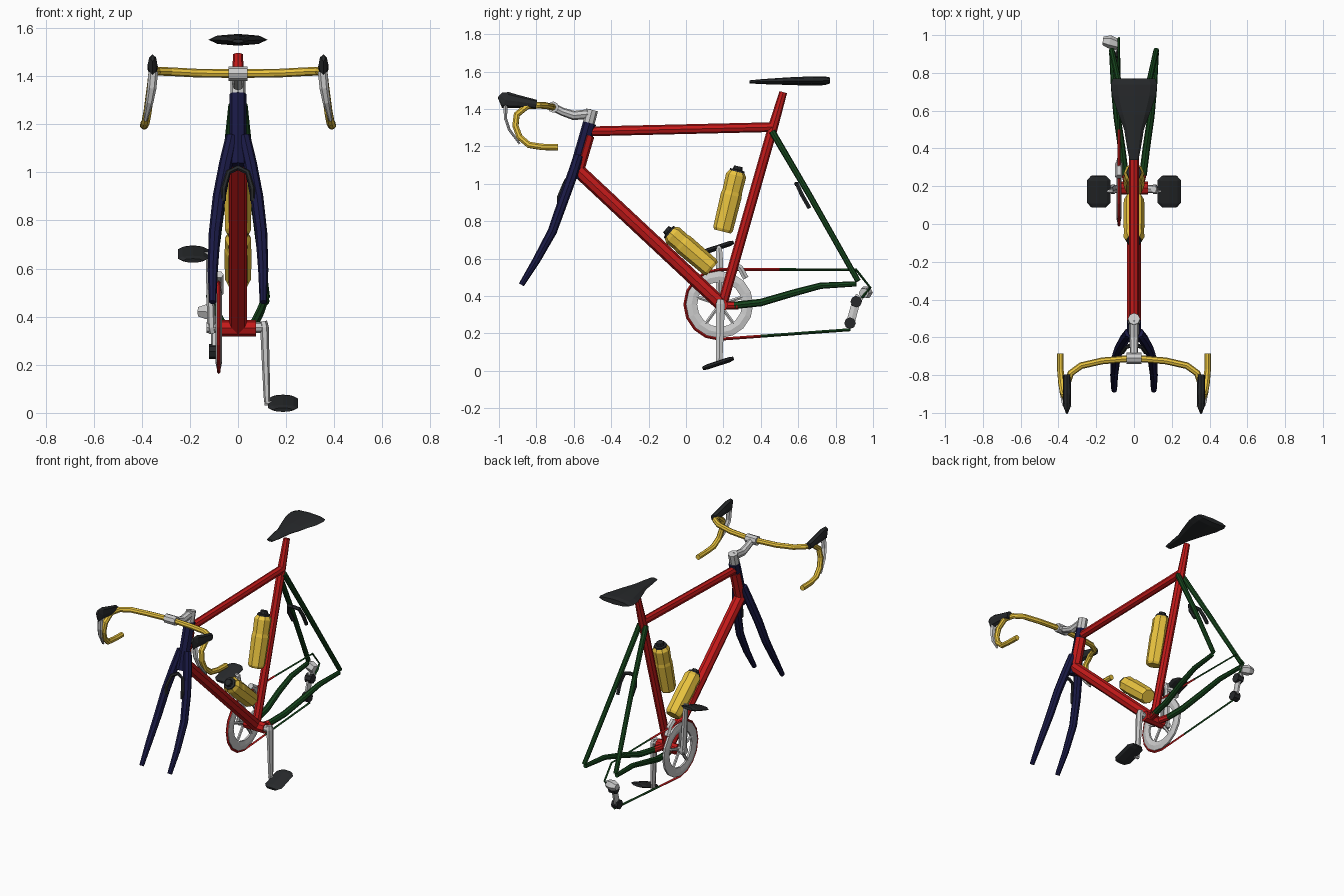
import bpy, bmesh
from math import sin, cos, pi, radians
from mathutils import Vector


def mat(name, r, g, b):
    m = bpy.data.materials.new(name)
    m.diffuse_color = (r, g, b, 1)
    return m


RED = mat("red", 0.55, 0.01, 0.01)
YELLOW = mat("yellow", 0.82, 0.55, 0.05)
GREEN = mat("dark_green", 0.008, 0.06, 0.012)
NAVY = mat("navy", 0.01, 0.01, 0.06)
BLACK = mat("black", 0.02, 0.022, 0.024)
GREY = None


def sweep(name, pts, radii, material=None, sides=8, closed=False, mirror=False):
    """Faceted tube through pts; a radius is a number or (across x, other way)."""
    pts = [Vector(p) for p in pts]
    n = len(pts)
    if not isinstance(radii, list):
        radii = [radii] * n
    bm = bmesh.new()
    rings, u, old = [], None, None
    for i, p in enumerate(pts):
        if closed:
            a, b = pts[i - 1], pts[(i + 1) % n]
            t = (p - a).normalized() + (b - p).normalized()
        else:
            t = Vector((0, 0, 0))
            if i > 0:
                t += (p - pts[i - 1]).normalized()
            if i < n - 1:
                t += (pts[i + 1] - p).normalized()
        t.normalize()
        if u is None:
            u = Vector((1, 0, 0)) if abs(t.x) < 0.8 else Vector((0, 1, 0))
        else:
            u = old.rotation_difference(t) @ u
        u = (u - t * u.dot(t)).normalized()
        v, old = t.cross(u), t
        r = radii[i]
        ru, rv = r if isinstance(r, tuple) else (r, r)
        rings.append([bm.verts.new(p + u * ru * cos(2 * pi * k / sides) + v * rv * sin(2 * pi * k / sides))
                      for k in range(sides)])
    for i in range(n if closed else n - 1):
        a, b = rings[i], rings[(i + 1) % n]
        for k in range(sides):
            j = (k + 1) % sides
            bm.faces.new((a[k], a[j], b[j], b[k]))
    if not closed:
        bm.faces.new(rings[0][::-1])
        bm.faces.new(rings[-1])
    bmesh.ops.recalc_face_normals(bm, faces=bm.faces)
    me = bpy.data.meshes.new(name)
    bm.to_mesh(me)
    bm.free()
    ob = bpy.data.objects.new(name, me)
    bpy.context.collection.objects.link(ob)
    if material:
        me.materials.append(material)
    if mirror:
        ob.modifiers.new("mirror", 'MIRROR')
    return ob


def flat(yz, x=0.0):
    return [(x, y, z) for y, z in yz]


# Red main frame
sweep("seat_tube", flat([(0.19, 0.34), (0.46, 1.285), (0.52, 1.49)]), [0.027, 0.027, 0.021], RED)
sweep("top_tube", flat([(-0.53, 1.28), (0.465, 1.303)]), 0.026, RED)
sweep("down_tube", flat([(-0.575, 1.07), (0.19, 0.355)]), 0.037, RED)
sweep("bottom_bracket", [(-0.075, 0.19, 0.352), (0.075, 0.19, 0.352)], 0.035, RED)
sweep("head_tube", flat([(-0.525, 1.26), (-0.575, 1.09)]), 0.036, RED)
sweep("chain_stay_root", [(0.03, 0.2, 0.35), (0.05, 0.28, 0.35)], 0.021, RED, mirror=True)

# Navy steerer and fork
sweep("steerer", flat([(-0.515, 1.325), (-0.6, 1.03)]), 0.036, NAVY)
sweep("fork_blade", [(0.025, -0.575, 1.15), (0.05, -0.61, 1.04), (0.078, -0.66, 0.9),
                     (0.097, -0.715, 0.745), (0.105, -0.8, 0.59), (0.105, -0.88, 0.46)],
      [0.026, 0.028, 0.027, 0.025, 0.021, 0.015], NAVY, mirror=True)

# Green rear triangle
sweep("seat_stay", [(0.022, 0.46, 1.28), (0.06, 0.66, 0.94), (0.118, 0.92, 0.48)],
      [0.018, 0.016, 0.015], GREEN, mirror=True)
sweep("chain_stay", [(0.048, 0.26, 0.35), (0.065, 0.4, 0.365), (0.09, 0.57, 0.415),
                     (0.105, 0.72, 0.455), (0.118, 0.91, 0.465)],
      [0.02, 0.02, 0.019, 0.017, 0.014], GREEN, mirror=True)

# Brake arches
sweep("rear_brake", [(0.05, 0.66, 0.87), (0.055, 0.62, 0.94), (0.04, 0.595, 0.995), (0, 0.59, 1.0)],
      0.012, BLACK, 6, mirror=True)
sweep("front_brake", [(0.06, -0.68, 0.88), (0.06, -0.68, 0.93), (0.04, -0.65, 1.0), (0, -0.64, 1.02)],
      0.011, BLACK, 6, mirror=True)

# Stem
sweep("stem_collar", flat([(-0.502, 1.395), (-0.52, 1.325)]), 0.032, GREY)
sweep("stem", flat([(-0.505, 1.375), (-0.6, 1.365), (-0.66, 1.385), (-0.71, 1.41)]),
      [0.026, 0.025, 0.022, 0.022], GREY)
sweep("stem_clamp", [(-0.04, -0.71, 1.41), (0.04, -0.71, 1.41)], 0.03, GREY)

# Handlebar, hoods and levers
sweep("handlebar", [(0, -0.71, 1.41), (0.17, -0.725, 1.412), (0.28, -0.75, 1.418), (0.335, -0.79, 1.42),
                    (0.355, -0.85, 1.415), (0.36, -0.905, 1.37), (0.368, -0.912, 1.31), (0.376, -0.89, 1.25),
                    (0.384, -0.84, 1.208), (0.39, -0.77, 1.197), (0.39, -0.685, 1.195)],
      0.018, YELLOW, mirror=True)
sweep("brake_hood", flat([(-0.80, 1.425), (-0.9, 1.44), (-0.965, 1.448), (-0.995, 1.475)], 0.355),
      [(0.02, 0.024), (0.022, 0.035), (0.02, 0.046), (0.007, 0.018)], BLACK, mirror=True)
sweep("brake_lever", [(0.352, -0.965, 1.42), (0.358, -0.965, 1.35), (0.368, -0.945, 1.29), (0.385, -0.89, 1.215)],
      [(0.02, 0.014), (0.019, 0.009), (0.016, 0.008), (0.008, 0.006)], GREY, 6, mirror=True)

# Saddle
sweep("saddle", flat([(0.34, 1.545), (0.4, 1.546), (0.5, 1.548), (0.58, 1.549), (0.68, 1.55), (0.74, 1.551), (0.77, 1.553)]),
      [(0.024, 0.008), (0.036, 0.013), (0.052, 0.018), (0.082, 0.022), (0.116, 0.024), (0.123, 0.024), (0.112, 0.016)],
      BLACK)

# Bottles: body and cap along an axis
for name, a, b in (("seat_bottle", (0.195, 0.745), (0.268, 1.045)),
                   ("down_bottle", (0.14, 0.545), (-0.07, 0.725))):
    a, b = Vector((0, *a)), Vector((0, *b))
    d = (b - a).normalized()
    sweep(name, [a, a + d * 0.015, a + d * 0.2, a + d * 0.22, b, b + d * 0.02],
          [0.046, 0.054, 0.057, 0.053, 0.055, 0.042], YELLOW)
    sweep(name + "_cap", [b + d * 0.005, b + d * 0.03, b + d * 0.032, b + d * 0.05],
          [0.043, 0.04, 0.026, 0.022], BLACK)

# Chainring with five spokes
CY, CZ, CX = 0.18, 0.355, -0.08


def on_ring(r, deg, x=CX):
    return (x, CY + r * cos(radians(deg)), CZ + r * sin(radians(deg)))


sweep("chainring", [on_ring(0.15, 22.5 * i) for i in range(16)], (0.013, 0.034), GREY, 6, closed=True)
for i in range(5):
    sweep("chainring_spoke", [on_ring(0.02, 72 * i + 18), on_ring(0.13, 72 * i + 18)], 0.01, GREY, 6)
sweep("crank_axle", [(-0.13, CY + 0.005, 0.355), (0.115, CY + 0.005, 0.355)], 0.022, GREY)

# Chain: front run and rear run
sweep("chain_front", [(CX, 0.5, 0.542)] + [on_ring(0.186, 90 + 22.5 * i) for i in range(9)] + [(CX, 0.4, 0.185)],
      0.008, RED, 4)
sweep("chain_rear", flat([(0.5, 0.542), (0.91, 0.54), (0.985, 0.445), (0.94, 0.39)], CX), 0.007, GREEN, 4)
sweep("chain_return", flat([(0.4, 0.185), (0.88, 0.22)], CX), 0.008, GREEN, 4)

# Derailleurs
sweep("derailleur_body", [(-0.085, 0.95, 0.415), (-0.13, 0.965, 0.42), (-0.165, 0.97, 0.42)],
      [0.028, 0.035, 0.022], GREY, 6)
sweep("derailleur_cage", flat([(0.93, 0.40), (0.91, 0.37), (0.88, 0.26)], -0.1), (0.012, 0.026), GREY, 6)
for y, z in ((0.91, 0.37), (0.877, 0.255)):
    sweep("pulley", [(-0.12, y, z), (-0.075, y, z)], 0.031, BLACK)
sweep("front_derailleur", flat([(0.25, 0.575), (0.29, 0.55), (0.32, 0.495)], CX), (0.02, 0.018), GREY, 6)

# Cranks and pedals, opposite on each side
for side, s, ez in (("right", 1, 0.04), ("left", -1, 0.66)):
    dz = 0.03 if ez < CZ else -0.03
    sweep(side + "_crank", [(s * 0.105, 0.185, CZ - (ez - CZ) * 0.08), (s * 0.11, 0.184, CZ),
                            (s * 0.12, 0.178, ez + dz), (s * 0.122, 0.176, ez)],
          [(0.016, 0.02), (0.018, 0.028), (0.014, 0.02), (0.012, 0.016)], GREY, 6)
    sweep(side + "_pedal_axle", [(s * 0.11, 0.176, ez), (s * 0.15, 0.174, ez)], 0.011, GREY, 6)
    sweep(side + "_pedal", [(s * 0.187, 0.172 + k, ez + k * 0.33) for k in (-0.083, -0.06, 0.06, 0.083)],
          [(0.04, 0.009), (0.062, 0.014), (0.062, 0.014), (0.04, 0.009)], BLACK)
